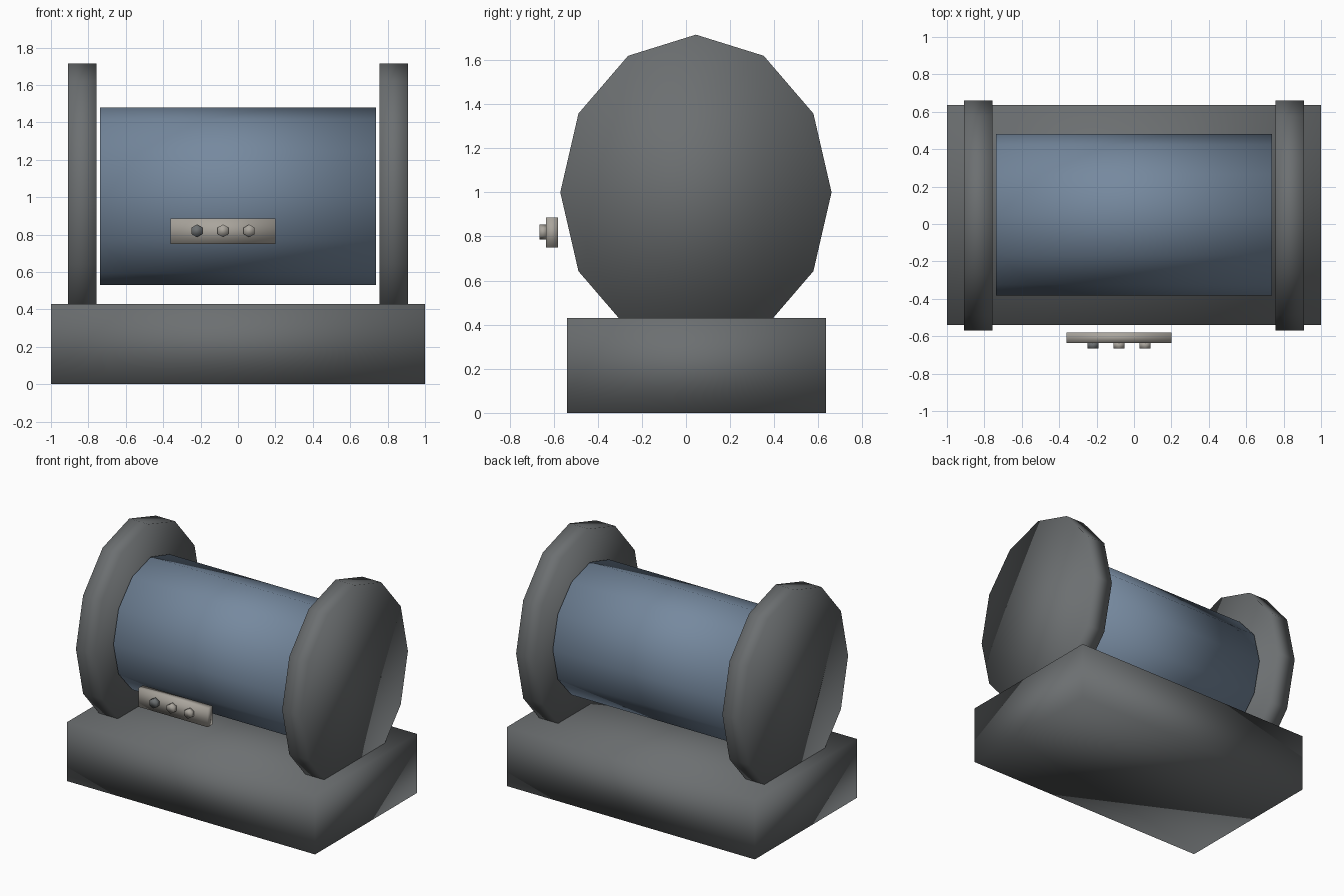
import bpy
from math import pi

cube = bpy.data.objects.get("Cube")
if cube:
    bpy.data.objects.remove(cube, do_unlink=True)


def material(name, rgb):
    mat = bpy.data.materials.new(name)
    mat.use_nodes = True
    mat.diffuse_color = (*rgb, 1)
    mat.node_tree.nodes["Principled BSDF"].inputs["Base Color"].default_value = (*rgb, 1)
    return mat


dark_grey = material("dark grey", (0.15, 0.16, 0.165))
steel_blue = material("steel blue", (0.18, 0.25, 0.345))
warm_grey = material("warm grey", (0.40, 0.375, 0.335))


def finish(name, mat):
    obj = bpy.context.object
    obj.name = name
    bpy.ops.object.transform_apply(location=False, rotation=True, scale=True)
    obj.data.materials.append(mat)
    bpy.ops.object.shade_smooth()
    return obj


def box(name, low, high, mat):
    centre = [(a + b) / 2 for a, b in zip(low, high)]
    bpy.ops.mesh.primitive_cube_add(size=1, location=centre)
    bpy.context.object.scale = [b - a for a, b in zip(low, high)]
    return finish(name, mat)


def prism_x(name, centre, ry, rz, length, mat):
    """Twelve-sided oval prism lying along x, with a corner at the top."""
    bpy.ops.mesh.primitive_cylinder_add(vertices=12, radius=1, depth=1,
                                        location=centre, rotation=(0, pi / 2, 0))
    bpy.context.object.scale = (rz, ry, length)
    return finish(name, mat)


# Plinth
box("base", (-1, -0.54, 0), (1, 0.635, 0.43), dark_grey)

# Drum held between two end discs
prism_x("drum", (0, 0.05, 1.005), 0.432, 0.475, 1.475, steel_blue)
for side, x in (("right", -0.832), ("left", 0.832)):
    prism_x(side + "_end_disc", (x, 0.045, 1.0), 0.615, 0.715, 0.153, dark_grey)

# Control panel with hexagonal buttons
box("control_panel", (-0.36, -0.635, 0.75), (0.2, -0.58, 0.885), warm_grey)
for i, mat in enumerate((dark_grey, warm_grey, warm_grey)):
    bpy.ops.mesh.primitive_cylinder_add(vertices=6, radius=0.034, depth=0.034,
                                        location=(-0.22 + 0.14 * i, -0.648, 0.82),
                                        rotation=(pi / 2, 0, 0))
    finish("button_%d" % (i + 1), mat)
